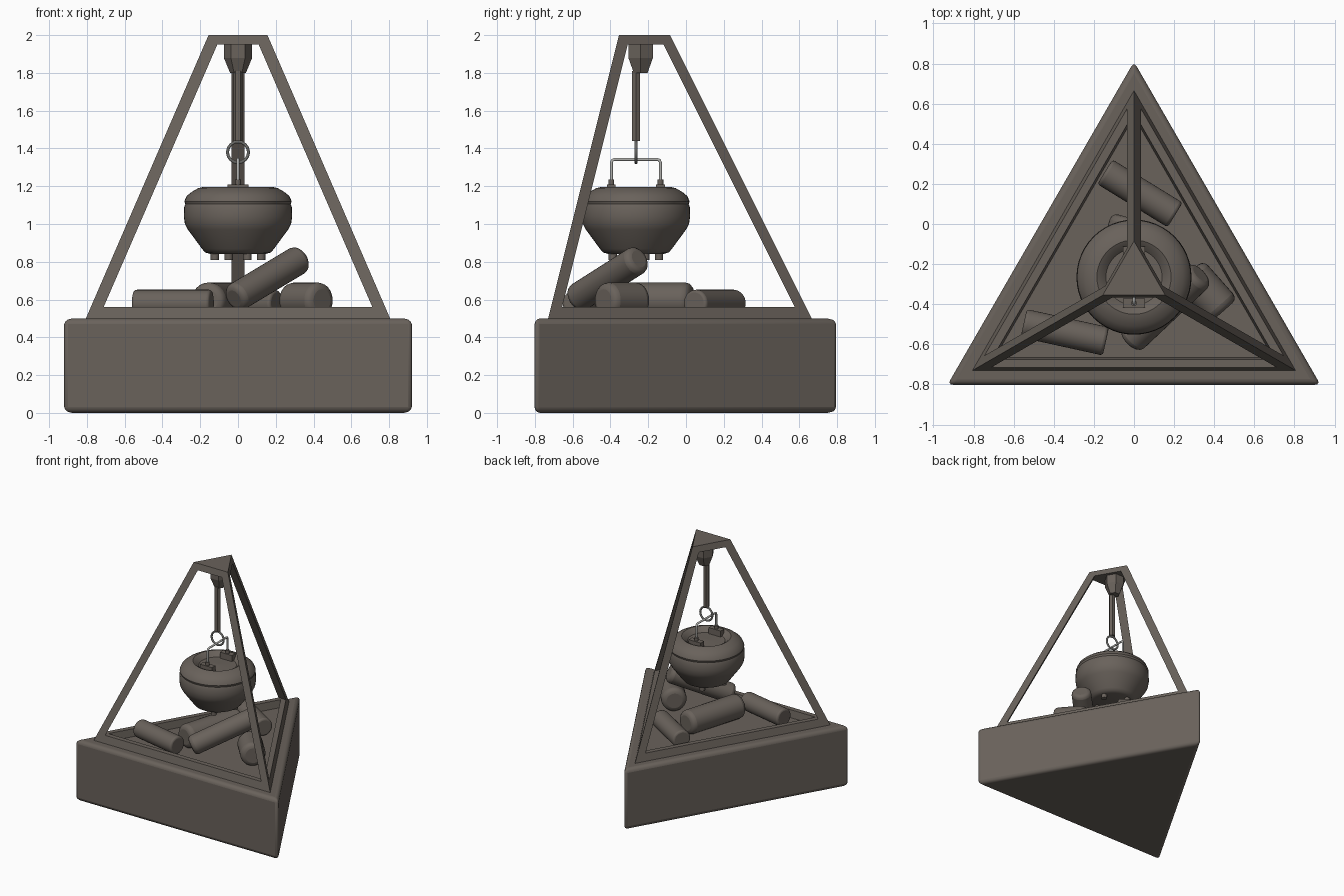
import bpy, bmesh, math
from mathutils import Vector

cube = bpy.data.objects.get("Cube")
if cube:
    bpy.data.objects.remove(cube, do_unlink=True)

CY = -0.265  # axis of the triangular frame


def material(name, rgb):
    m = bpy.data.materials.new(name)
    m.use_nodes = True
    m.diffuse_color = (*rgb, 1)
    m.node_tree.nodes["Principled BSDF"].inputs["Base Color"].default_value = (*rgb, 1)
    return m


STONE = material("warm dark grey", (0.142, 0.122, 0.105))
STEEL = material("light steel", (0.45, 0.45, 0.43))


def finish(obj, name, mat=STONE, smooth=True, bevel=0, segments=3):
    obj.name = name
    obj.data.materials.append(mat)
    if bevel:
        mod = obj.modifiers.new("soft edges", "BEVEL")
        mod.width, mod.segments = bevel, segments
        mod.limit_method = "ANGLE"
        mod.angle_limit = math.radians(40)
    if smooth:
        bpy.ops.object.select_all(action="DESELECT")
        obj.select_set(True)
        bpy.context.view_layer.objects.active = obj
        bpy.ops.object.shade_smooth_by_angle(angle=math.radians(35))
    return obj


def loft(name, rings, closed=False, **kw):
    """Skin rings of equal length; cap the ends, or join last ring to first."""
    bm = bmesh.new()
    rows = [[bm.verts.new(p) for p in ring] for ring in rings]
    n = len(rows[0])
    pairs = list(zip(rows, rows[1:]))
    if closed:
        pairs.append((rows[-1], rows[0]))
    else:
        bm.faces.new(rows[0])
        bm.faces.new(rows[-1])
    for a, b in pairs:
        for i in range(n):
            j = (i + 1) % n
            bm.faces.new((a[i], a[j], b[j], b[i]))
    bmesh.ops.recalc_face_normals(bm, faces=bm.faces)
    mesh = bpy.data.meshes.new(name)
    bm.to_mesh(mesh)
    bm.free()
    obj = bpy.data.objects.new(name, mesh)
    bpy.context.collection.objects.link(obj)
    return finish(obj, name, **kw)


def polygon(radius, z, sides=3, start=90):
    angles = [math.radians(start + 360 * i / sides) for i in range(sides)]
    return [Vector((radius * math.cos(a), CY + radius * math.sin(a), z)) for a in angles]


def lathe(name, profile, sides=48, **kw):
    return loft(name, [polygon(r, z, sides, 0) for r, z in profile], **kw)


def cylinder(name, start, end, radius, bevel=0, sides=32, **kw):
    start, end = Vector(start), Vector(end)
    axis = end - start
    bpy.ops.mesh.primitive_cylinder_add(
        vertices=sides, radius=radius, depth=axis.length, location=(start + end) / 2,
        rotation=axis.to_track_quat("Z", "Y").to_euler())
    return finish(bpy.context.object, name, bevel=bevel, **kw)


def frame_radius(z):
    return 0.93 + (0.18 - 0.93) * (z - 0.5) / 1.5


# Triangular base
loft("base", [polygon(1.074, 0), polygon(1.074, 0.5)], bevel=0.03)

# Rim lying on the base, leaning with the frame
loft("frame_rim", [polygon(frame_radius(0.5), 0.5), polygon(frame_radius(0.56), 0.56),
                   polygon(0.82, 0.56), polygon(0.80, 0.5)], closed=True, smooth=False)

# Top plate
loft("frame_top", [polygon(frame_radius(1.95), 1.95), polygon(0.18, 2.0)], smooth=False)

# Three leaning legs, each filling one corner of the frame
for k in range(3):
    rings = []
    for z in (0.5, 1.98):
        tri = polygon(frame_radius(z), z)
        p, q, r = tri[k], tri[(k + 1) % 3], tri[(k + 2) % 3]
        rings.append([p, p + 0.068 * (q - p).normalized(), p + 0.068 * (r - p).normalized()])
    loft(f"leg_{k + 1}", rings, smooth=False)

# Hanging mount and rod
mount = lathe("hanger_mount", [(0.075, 1.96), (0.075, 1.88), (0.042, 1.8)], sides=6, smooth=False)
mount.location.y = 0.025
lathe("hanger_rod", [(0.025, 1.81), (0.025, 1.44)], sides=6, smooth=False)

# Ring holding the handle
bpy.ops.mesh.primitive_torus_add(major_radius=0.055, minor_radius=0.008, major_segments=40,
                                 minor_segments=10, location=(0, CY, 1.38),
                                 rotation=(math.pi / 2, 0, 0))
finish(bpy.context.object, "hanger_ring", STEEL)

# Pot with a dished lid
lathe("pot", [(0.02, 1.165), (0.08, 1.16), (0.14, 1.16), (0.165, 1.185), (0.185, 1.196),
              (0.21, 1.19), (0.245, 1.17), (0.272, 1.148), (0.284, 1.12), (0.279, 1.105),
              (0.285, 1.09), (0.287, 1.04), (0.281, 1.0), (0.265, 0.97), (0.19, 0.868),
              (0.175, 0.85), (0.15, 0.842)])

# Pot feet
for k, p in enumerate(polygon(0.132, 0.81, 4, 22)):
    cylinder(f"pot_foot_{k + 1}", p, p + Vector((0, 0, 0.05)), 0.022, sides=16)

# Lugs and pegs where the handle meets the lid
for side, name in ((-1, "front"), (1, "back")):
    y = CY + side * 0.13
    bpy.ops.mesh.primitive_cube_add(size=1, location=(0, y, 1.18))
    bpy.context.object.scale = (0.11, 0.045, 0.06)
    finish(bpy.context.object, f"{name}_lug", smooth=False)
    cylinder(f"{name}_peg", (0, y, 1.2), (0, y, 1.235), 0.015, sides=16)

# Wire handle
curve = bpy.data.curves.new("handle", "CURVE")
curve.dimensions = "3D"
curve.bevel_depth, curve.bevel_resolution = 0.008, 3
path = [(-0.13, 1.22), (-0.13, 1.325), (-0.125, 1.337), (-0.113, 1.342)]
path += [(-y, z) for y, z in reversed(path)]
spline = curve.splines.new("POLY")
spline.points.add(len(path) - 1)
for point, (y, z) in zip(spline.points, path):
    point.co = (0, CY + y, z, 1)
handle = bpy.data.objects.new("handle", curve)
bpy.context.collection.objects.link(handle)
curve.materials.append(STEEL)

# Firewood
logs = {
    "left_log": ((-0.55, -0.495, 0.58), (-0.14, -0.585, 0.58), 0.072, 0.015),
    "back_log": ((-0.145, 0.26, 0.58), (0.205, 0.045, 0.58), 0.072, 0.015),
    "leaning_log": ((-0.02, -0.58, 0.605), (0.33, -0.25, 0.815), 0.077, 0.03),
    "middle_log": ((-0.02, 0.03, 0.595), (-0.165, -0.46, 0.595), 0.095, 0.035),
    "right_log": ((0.445, -0.435, 0.595), (0.275, -0.243, 0.595), 0.095, 0.035),
}
for name, (start, end, radius, soft) in logs.items():
    cylinder(name, start, end, radius, bevel=soft)
